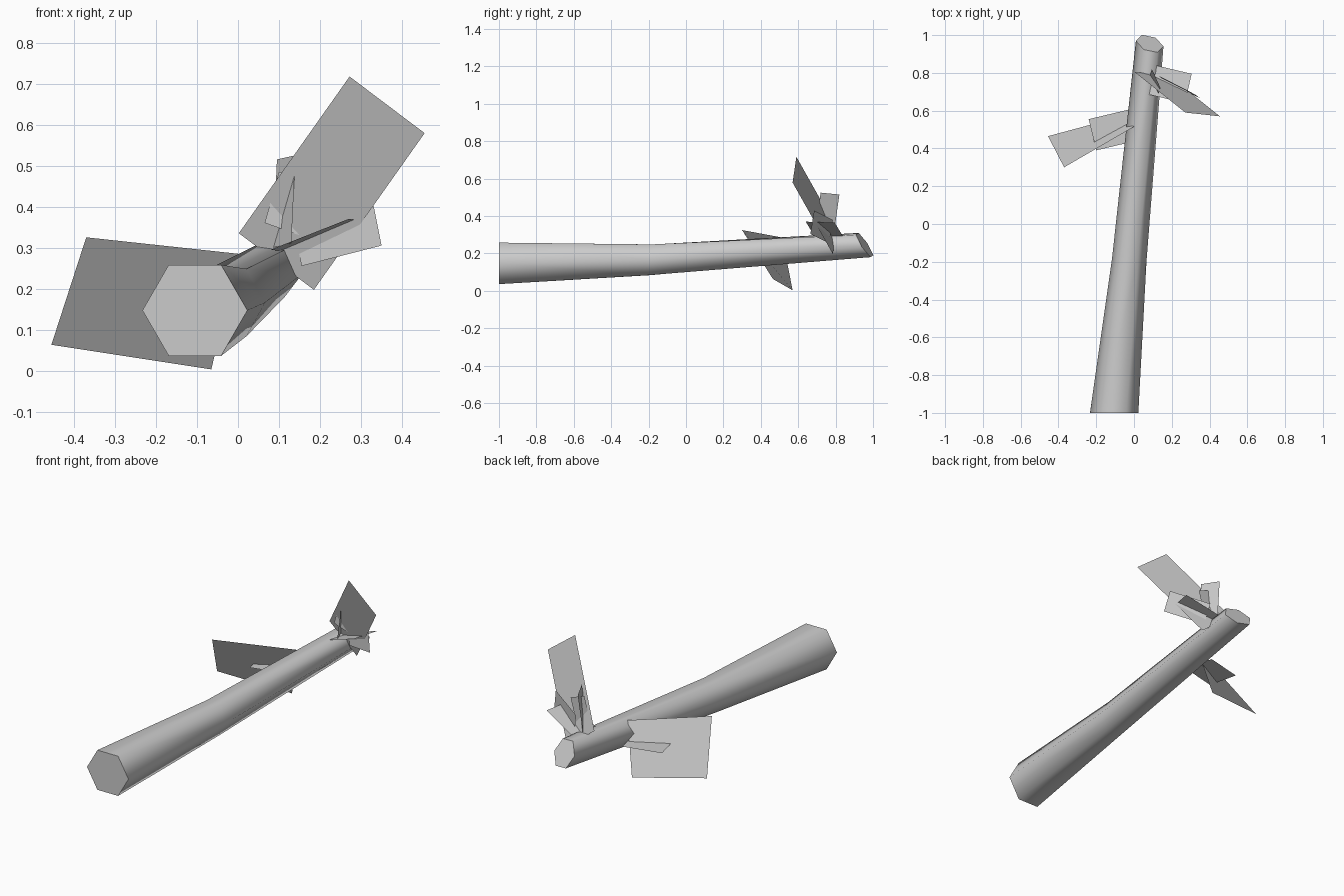
import bpy
import math
from mathutils import Vector

cube = bpy.data.objects.get("Cube")
if cube:
    bpy.data.objects.remove(cube, do_unlink=True)

# One plain grey for the whole branch
grey = bpy.data.materials.new("plain_grey")
grey.use_nodes = True
colour = (0.6, 0.6, 0.6, 1)
grey.diffuse_color = colour
grey.node_tree.nodes["Principled BSDF"].inputs["Base Color"].default_value = colour


def add_mesh(name, points, faces):
    mesh = bpy.data.meshes.new(name)
    mesh.from_pydata([tuple(p) for p in points], [], faces)
    mesh.materials.append(grey)
    mesh.update()
    part = bpy.data.objects.new(name, mesh)
    bpy.context.collection.objects.link(part)
    return part


def hexagon(centre, side, up):
    """Six points around a centre, spanned by a sideways and an upward radius."""
    centre, side, up = Vector(centre), Vector(side), Vector(up)
    angles = [math.radians(60 * step) for step in range(6)]
    return [centre + side * math.cos(a) + up * math.sin(a) for a in angles]


def add_leaf(name, corner, along, across, last=None):
    """Flat leaf from a corner and its two neighbours; the opposite one follows."""
    corner, along, across = Vector(corner), Vector(along), Vector(across)
    opposite = Vector(last) if last else along + across - corner
    return add_mesh(name, [corner, along, opposite, across], [(0, 1, 2, 3)])


# Tapering, gently bent six-sided stem
rings = [
    hexagon((-.105, -1, .147), (.128, 0, 0), (0, 0, .128)),
    hexagon((-.025, -.19, .166), (.091, -.01, 0), (0, .01, .095)),
    hexagon((.083, .955, .245), (.073, -.015, -.01), (.006, -.045, .069)),
]
points = [p for ring in rings for p in ring]
faces = [tuple(range(6)), tuple(reversed(range(12, 18)))]
for row in (0, 6):
    for i in range(6):
        j = (i + 1) % 6
        faces.append((row + j, row + i, row + i + 6, row + j + 6))
stem = add_mesh("stem", points, faces)
for face in stem.data.polygons:
    face.use_smooth = len(face.vertices) == 4
for edge in stem.data.edges:
    a, b = edge.vertices
    edge.use_edge_sharp = a // 6 == b // 6 != 1

# Leaves on the -x side: a broad twisted one and a level one crossing it
add_leaf("broad_leaf", (-.37, .3, .325), (-.455, .465, .063),
         (0, .515, .285), last=(-.065, .57, .003))
add_leaf("level_leaf", (-.24, .555, .18), (-.2, .39, .18), (-.03, .605, .18))

# Cluster of leaves near the tip on the +x side
add_leaf("tall_leaf", (.002, .805, .335), (.272, .59, .717), (.185, .785, .197))
add_leaf("low_leaf", (.08, .685, .295), (.27, .64, .37), (.115, .84, .29))
add_leaf("side_leaf", (.155, .765, .255), (.35, .665, .305), (.13, .785, .38))
add_leaf("upright_leaf", (.13, .69, .31), (.085, .79, .3), (.14, .72, .525))
add_leaf("inner_leaf", (.065, .755, .36), (.15, .755, .33), (.1, .755, .485))
